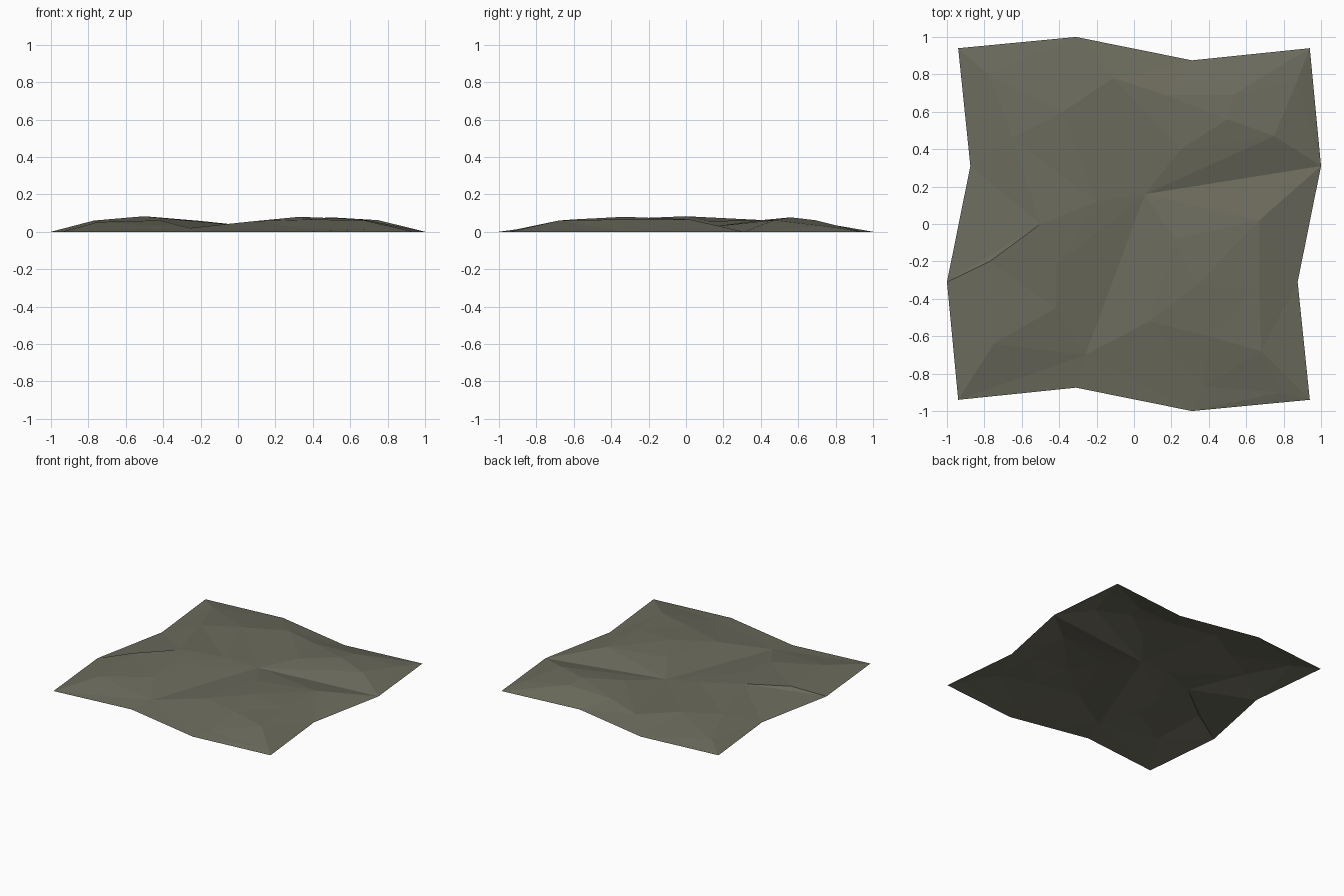
import bpy
import bmesh
from mathutils import Vector
from mathutils.geometry import delaunay_2d_cdt

default_cube = bpy.data.objects.get("Cube")
if default_cube:
    bpy.data.objects.remove(default_cube)


def make_material(name, colour):
    material = bpy.data.materials.new(name)
    material.use_nodes = True
    material.diffuse_color = colour
    shader = material.node_tree.nodes["Principled BSDF"]
    shader.inputs["Base Color"].default_value = colour
    shader.inputs["Roughness"].default_value = 0.9
    return material


# Jagged rim on the ground: one side, repeated by quarter turns
rim_side = {"corner": (-.94, .94), "peak": (-.31, 1), "notch": (.31, .875)}
points = {}
for side in ("north", "east", "south", "west"):
    for name, (x, y) in rim_side.items():
        points[side + "_" + name] = (x, y, 0)
    rim_side = {name: (y, -x) for name, (x, y) in rim_side.items()}
rim_names = list(points)

# Raised and sunken points of the rocky ground
points.update({
    "back_shelf": (-.78, .8, .03),
    "left_shoulder": (-.65, .46, .06),
    "back_knoll": (-.38, .6, .062),
    "back_dip": (-.11, .78, .038),
    "back_step": (.17, .69, .052),
    "crest": (.5, .56, .077),
    "crest_end": (.75, .47, .062),
    "crest_back": (.53, .69, .062),
    "crest_spur": (.87, .76, .028),
    "bank": (.25, .4, .062),
    "fork": (.06, .16, .03),
    "saddle": (-.2, .12, .058),
    "summit": (-.5, 0, .083),
    "left_hump": (-.77, -.2, .06),
    "left_slope": (-.42, -.22, .074),
    "left_brow": (-.42, -.45, .061),
    "left_foot": (-.75, -.64, .052),
    "gully": (-.26, -.7, .02),
    "front_brow": (.08, -.52, .056),
    "front_ledge": (.4, -.6, .066),
    "front_shoulder": (.68, -.68, .06),
    "front_foot": (.37, -.87, .018),
    "front_spur": (.78, -.9, .014),
    "right_summit": (.33, -.33, .08),
    "right_brow": (.67, -.34, .066),
    "right_shoulder": (.67, .02, .066),
    "middle": (.22, -.08, .066),
})

# Creases that follow the ridges and valleys
creases = [
    "west_peak summit saddle fork",
    "gully fork east_peak",
    "fork bank crest_end east_peak",
    "north_peak back_dip back_step crest crest_end",
    "back_step crest_back crest_spur",
    "crest crest_back",
    "bank crest",
    "crest_end crest_spur east_corner",
    "north_corner back_shelf left_shoulder back_knoll north_peak",
    "summit left_slope left_brow gully",
    "left_hump left_foot left_brow",
    "west_corner left_foot",
    "west_corner gully front_brow front_ledge front_shoulder",
    "gully front_foot front_spur south_corner",
    "front_ledge front_foot south_peak",
    "front_shoulder south_corner",
    "front_shoulder right_brow right_shoulder east_peak",
    "front_brow right_summit middle right_shoulder",
    "right_summit right_brow",
    "fork middle",
]

# Join the points into triangles, keeping every crease as an edge
names = list(points)
flat = [Vector(points[name][:2]) for name in names]
edges = []
for crease in creases:
    chain = [names.index(name) for name in crease.split()]
    edges += zip(chain, chain[1:])
outline = [names.index(name) for name in reversed(rim_names)]
verts, _, faces, sources, _, _ = delaunay_2d_cdt(flat, edges, [outline], 1, 0.0001)

bm = bmesh.new()
for place, source in zip(verts, sources):
    height = points[names[source[0]]][2] if source else 0.04
    bm.verts.new((place.x, place.y, height))
bm.verts.ensure_lookup_table()
for face in faces:
    bm.faces.new([bm.verts[i] for i in face])
bmesh.ops.triangulate(bm, faces=bm.faces[:])

# Turn the whole surface upward
for face in bm.faces:
    face.normal_update()
    if face.normal.z < 0:
        face.normal_flip()

mesh = bpy.data.meshes.new("rocky_ground")
bm.to_mesh(mesh)
bm.free()
mesh.materials.append(make_material("grey_olive_stone", (.15, .147, .109, 1)))
ground = bpy.data.objects.new("rocky_ground", mesh)
bpy.context.collection.objects.link(ground)
